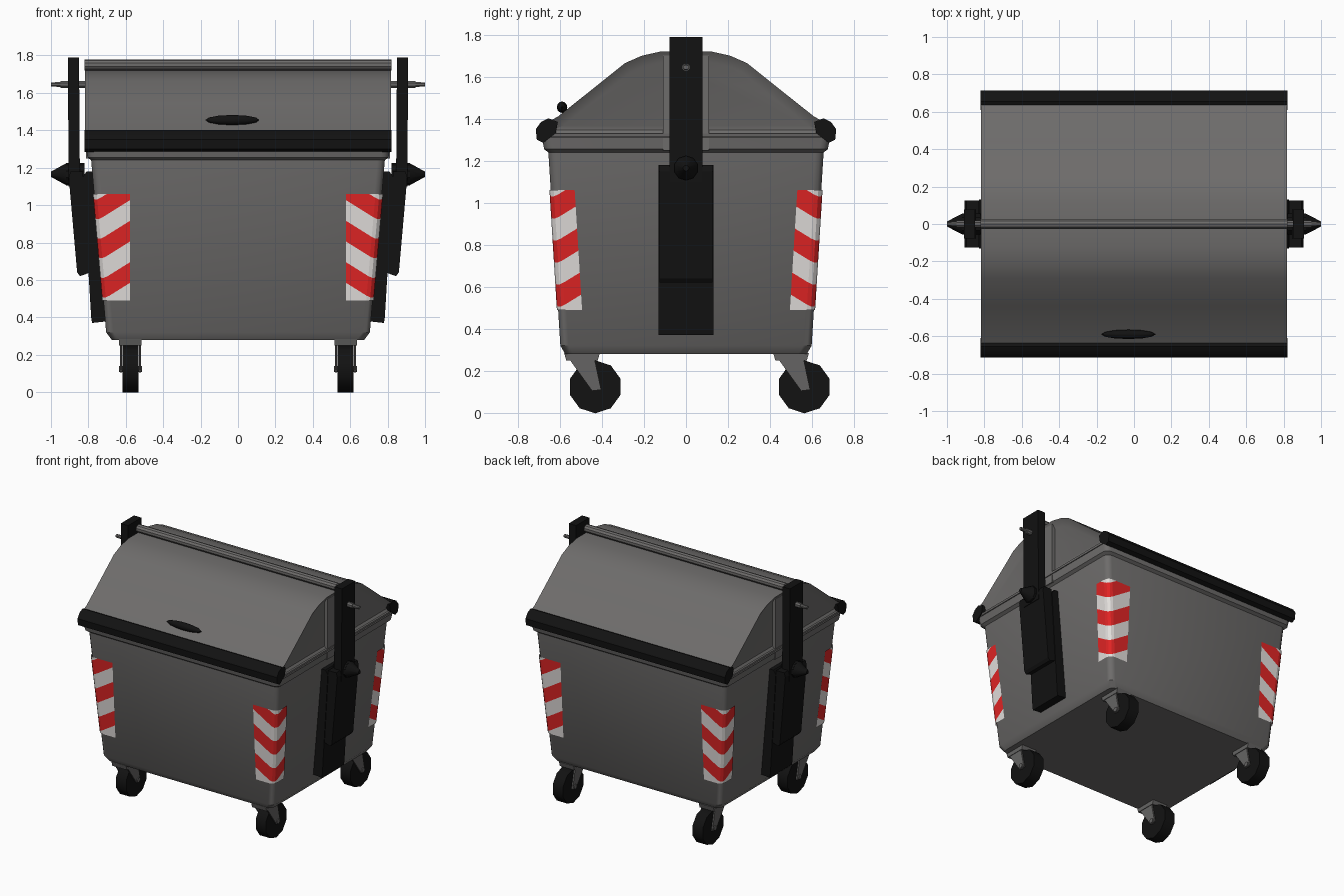
import bpy, bmesh, math
from mathutils import Vector

if "Cube" in bpy.data.objects:
    bpy.data.objects.remove(bpy.data.objects["Cube"])


def material(name, r, g, b):
    m = bpy.data.materials.new(name)
    m.diffuse_color = (r, g, b, 1)
    m.use_nodes = True
    m.node_tree.nodes["Principled BSDF"].inputs["Base Color"].default_value = m.diffuse_color
    return m


GREY = material("body grey", 0.155, 0.15, 0.147)
METAL = material("metal grey", 0.13, 0.127, 0.125)
BLACK = material("black", 0.006, 0.006, 0.006)
RED = material("warning red", 0.75, 0.018, 0.018)
WHITE = material("warning white", 0.76, 0.73, 0.71)


def finish(name, bm, mats, smooth=None, normals=True):
    if normals:
        bmesh.ops.recalc_face_normals(bm, faces=bm.faces[:])
    me = bpy.data.meshes.new(name)
    bm.to_mesh(me)
    bm.free()
    ob = bpy.data.objects.new(name, me)
    bpy.context.collection.objects.link(ob)
    for m in mats:
        me.materials.append(m)
    if smooth:
        bpy.ops.object.select_all(action='DESELECT')
        ob.select_set(True)
        bpy.context.view_layer.objects.active = ob
        bpy.ops.object.shade_smooth_by_angle(angle=math.radians(smooth))
    return ob


def loft(bm, rings, cap=True, closed=True):
    vs = [[bm.verts.new(p) for p in ring] for ring in rings]
    n = len(vs[0])
    for a, b in zip(vs, vs[1:]):
        for i in range(n if closed else n - 1):
            j = (i + 1) % n
            bm.faces.new((a[i], a[j], b[j], b[i]))
    if cap:
        bm.faces.new(vs[0][::-1])
        bm.faces.new(vs[-1])


def prism_x(name, yz, x0, x1, mat, smooth=None):
    bm = bmesh.new()
    loft(bm, [[(x, y, z) for y, z in yz] for x in (x0, x1)])
    return finish(name, bm, [mat], smooth)


def prism_y(name, xz, half, mat):
    bm = bmesh.new()
    loft(bm, [[(x, y, z) for x, z in xz] for y in (-half, half)])
    return finish(name, bm, [mat])


def rod_x(name, x0, x1, y, z, r0, r1, sides, mat, smooth=35):
    bm = bmesh.new()
    turn = [2 * math.pi * (i + 0.5) / sides for i in range(sides)]
    loft(bm, [[(x, y + r * math.cos(a), z + r * math.sin(a)) for a in turn]
              for x, r in ((x0, r0), (x1, r1))])
    return finish(name, bm, [mat], smooth)


# Tapered tub with rounded corners and flared rim
LEVELS = [(0.28, 0.675, 0.575), (0.32, 0.705, 0.598), (1.24, 0.785, 0.655),
          (1.255, 0.805, 0.675), (1.33, 0.815, 0.69)]


def corner(hx, hy, r=0.04):
    return [(hx - r + r * math.cos(a), hy - r + r * math.sin(a))
            for a in (0, math.pi / 6, math.pi / 3, math.pi / 2)]


def outline(hx, hy):
    c = corner(hx, hy)
    return (c + [(-x, y) for x, y in c[::-1]] + [(-x, -y) for x, y in c]
            + [(x, -y) for x, y in c[::-1]])


bm = bmesh.new()
loft(bm, [[(x, y, z) for x, y in outline(hx, hy)] for z, hx, hy in LEVELS])
finish("tub", bm, [GREY], 32)

# Gabled lid with recessed ends
half = [(-0.685, 1.31), (-0.685, 1.37), (-0.61, 1.41), (-0.44, 1.545),
        (-0.29, 1.665), (-0.21, 1.70), (-0.12, 1.72)]
profile = half + [(-y, z) for y, z in half[::-1]]
bm = bmesh.new()
loft(bm, [[(x, y, z) for y, z in profile] for x in (-0.818, 0.818)])
bmesh.ops.recalc_face_normals(bm, faces=bm.faces[:])
ends = [f for f in bm.faces if abs(f.normal.x) > 0.9]
bmesh.ops.inset_individual(bm, faces=ends, thickness=0.05, depth=-0.03)
finish("lid", bm, [GREY], 32, normals=False)

# Ridge tube along the top
rod_x("ridge_tube", -0.82, 0.82, 0, 1.75, 0.029, 0.029, 10, GREY)

# Black lips on both lid edges
for s, label in ((-1, "front"), (1, "back")):
    lip = [(0.715, 1.35), (0.69, 1.385), (0.655, 1.402), (0.61, 1.385),
           (0.62, 1.33), (0.68, 1.285), (0.71, 1.30)]
    prism_x(label + "_lip", [(s * y, z) for y, z in lip], -0.82, 0.82, BLACK, 40)

# Lid handle
bm = bmesh.new()
bmesh.ops.create_uvsphere(bm, u_segments=12, v_segments=6, radius=1)
for v in bm.verts:
    v.co = Vector((-0.03 + 0.145 * v.co.x, -0.59 + 0.025 * v.co.y, 1.455 + 0.027 * v.co.z))
finish("lid_handle", bm, [BLACK], 60)

# Lifting gear on both sides
for s, label in ((-1, "left"), (1, "right")):
    def side(pts):
        return [(s * x, z) for x, z in pts]
    prism_y(label + "_gear_cover", side([(0.69, 0.38), (0.78, 0.37), (0.785, 0.40), (0.83, 1.15),
                                         (0.81, 1.18), (0.75, 1.18)]), 0.13, BLACK)
    prism_y(label + "_lower_arm", side([(0.79, 0.64), (0.845, 0.62), (0.86, 0.64), (0.905, 1.15),
                                        (0.895, 1.18), (0.83, 1.18)]), 0.125, BLACK)
    prism_y(label + "_upper_arm", side([(0.845, 1.10), (0.905, 1.10), (0.91, 1.79),
                                        (0.85, 1.79)]), 0.078, BLACK)
    prism_y(label + "_end_pillar", side([(0.75, 1.25), (0.812, 1.25), (0.812, 1.70),
                                         (0.75, 1.70)]), 0.11, GREY)
    rod_x(label + "_lift_cone", s * 0.82, s * 0.92, 0, 1.165, 0.06, 0.06, 10, BLACK)
    rod_x(label + "_lift_tip", s * 0.92, s * 1.0, 0, 1.165, 0.058, 0.014, 10, BLACK)
    rod_x(label + "_upper_pin", s * 0.80, s * 0.95, 0, 1.645, 0.02, 0.02, 8, METAL)
    rod_x(label + "_upper_pin_end", s * 0.95, s * 1.0, 0, 1.645, 0.014, 0.012, 8, METAL)

# Chevron warning plates wrapped round the four corners
Z0, Z1, PERIOD, SLOPE = 0.49, 1.06, 0.23, 0.65


def phase(x, y, z):
    return z - SLOPE * (1.37 - abs(x) - abs(y)) - 0.76


for sx in (-1, 1):
    for sy in (-1, 1):
        bm = bmesh.new()
        rings = []
        for z in (Z0, Z1):
            t = (z - 0.32) / 0.92
            hx, hy = 0.705 + 0.08 * t + 0.006, 0.598 + 0.057 * t + 0.006
            path = [(hx, hy - 0.12)] + corner(hx, hy) + [(0.578, hy)]
            rings.append([(sx * x, sy * y, z) for x, y in path])
        loft(bm, rings, cap=False, closed=False)
        for k in range(-6, 7):
            z = 0.76 + PERIOD * (k + 0.5) / 2 + SLOPE * 1.37
            bmesh.ops.bisect_plane(bm, geom=bm.verts[:] + bm.edges[:] + bm.faces[:],
                                   plane_co=(0, 0, z),
                                   plane_no=(sx * SLOPE, sy * SLOPE, 1))
        bm.normal_update()
        for f in bm.faces:
            c = f.calc_center_median()
            f.material_index = round(phase(*c) / (PERIOD / 2)) % 2
            if f.normal.x * sx + f.normal.y * sy < 0:
                f.normal_flip()
        finish("warning_plate", bm, [RED, WHITE], normals=False)

# Swivel casters, all trailing backwards
for x in (-0.575, 0.575):
    for pivot in (-0.495, 0.50):
        wy = pivot + 0.063
        rod_x("caster_wheel", x - 0.042, x + 0.042, wy, 0.124, 0.126, 0.126, 10, BLACK, 40)
        rod_x("caster_axle", x - 0.062, x + 0.062, wy, 0.124, 0.018, 0.018, 8, METAL)
        for s in (-1, 1):
            prism_x("caster_fork", [(pivot - 0.06, 0.255), (pivot + 0.06, 0.255),
                                    (wy + 0.028, 0.11), (wy - 0.015, 0.105)],
                    x + s * 0.046, x + s * 0.056, METAL)
        prism_x("caster_plate", [(pivot - 0.075, 0.25), (pivot + 0.075, 0.25),
                                 (pivot + 0.085, 0.285), (pivot - 0.085, 0.285)],
                x - 0.06, x + 0.06, METAL)
